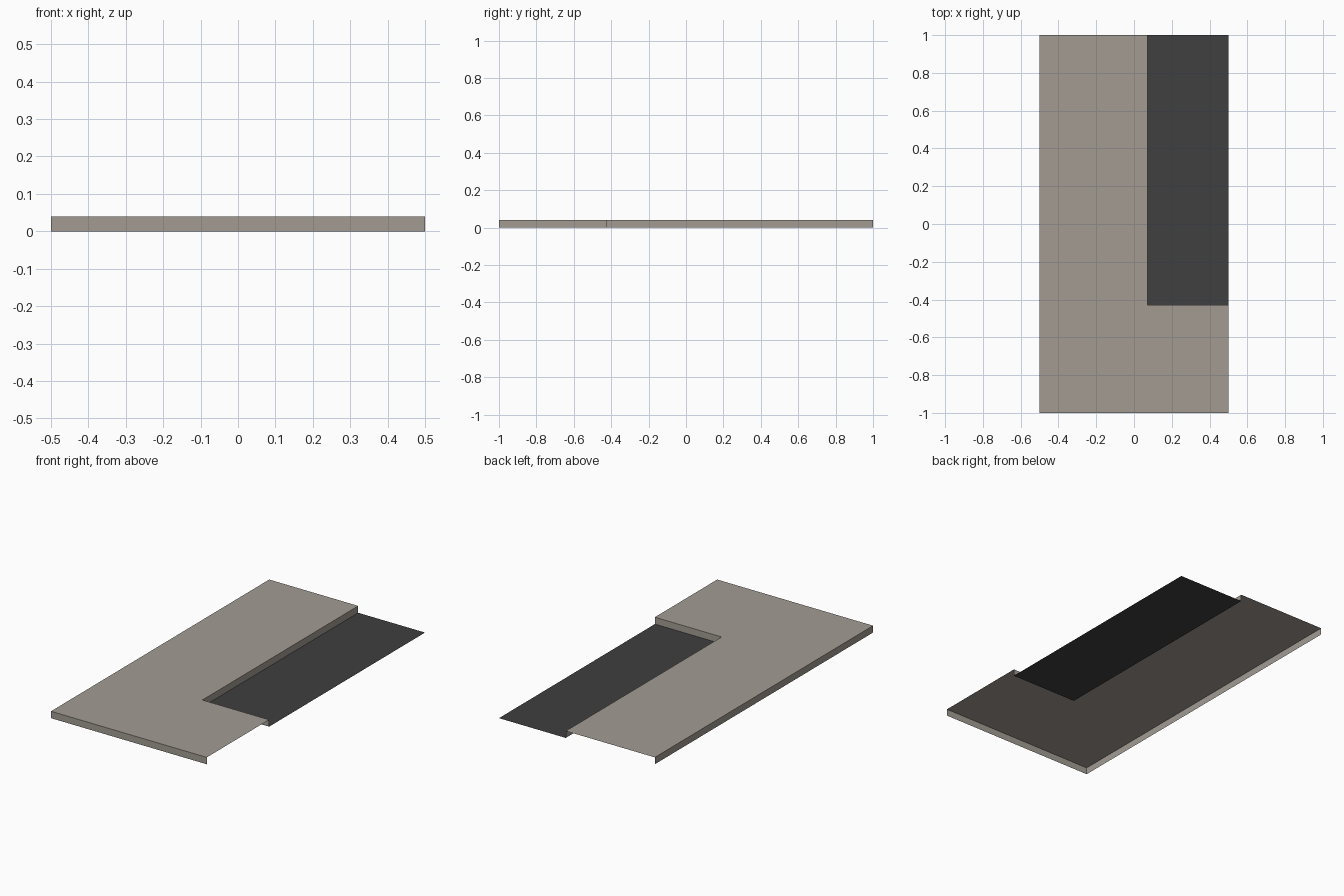
import bpy
import bmesh

if "Cube" in bpy.data.objects:
    bpy.data.objects.remove(bpy.data.objects["Cube"])

X0, X1, Y0, Y1, H = -0.5, 0.5, -1.0, 1.0, 0.04
NX, NY = 0.0714, -0.4286  # inner corner of the notch


def material(name, rgb):
    m = bpy.data.materials.new(name)
    m.diffuse_color = (*rgb, 1.0)
    m.use_nodes = True
    m.node_tree.nodes["Principled BSDF"].inputs["Base Color"].default_value = m.diffuse_color
    return m


def sheet(name, outline, z, mat, skirt=()):
    """Flat sheet; the outline edges listed in skirt drop a wall to the floor."""
    bm = bmesh.new()
    vs = [bm.verts.new((x, y, z)) for x, y in outline]
    bm.faces.new(vs)
    low = {}
    n = len(vs)
    for i in skirt:
        j = (i + 1) % n
        for k in (i, j):
            if k not in low:
                low[k] = bm.verts.new((*outline[k], 0.0))
        bm.faces.new((vs[j], vs[i], low[i], low[j]))
    me = bpy.data.meshes.new(name)
    bm.to_mesh(me)
    bm.free()
    me.materials.append(mat)
    ob = bpy.data.objects.new(name, me)
    bpy.context.collection.objects.link(ob)
    return ob


stone = material("warm grey stone", (0.36, 0.33, 0.29))
asphalt = material("dark grey asphalt", (0.05, 0.05, 0.05))

# L-shaped raised pavement: open underneath, and open on its right and back ends
sheet("pavement",
      [(X0, Y0), (X1, Y0), (X1, NY), (NX, NY), (NX, Y1), (X0, Y1)],
      H, stone, skirt=(0, 2, 3, 5))

# Road surface lying in the notch at floor level
sheet("road", [(NX, NY), (X1, NY), (X1, Y1), (NX, Y1)], 0.0, asphalt)
